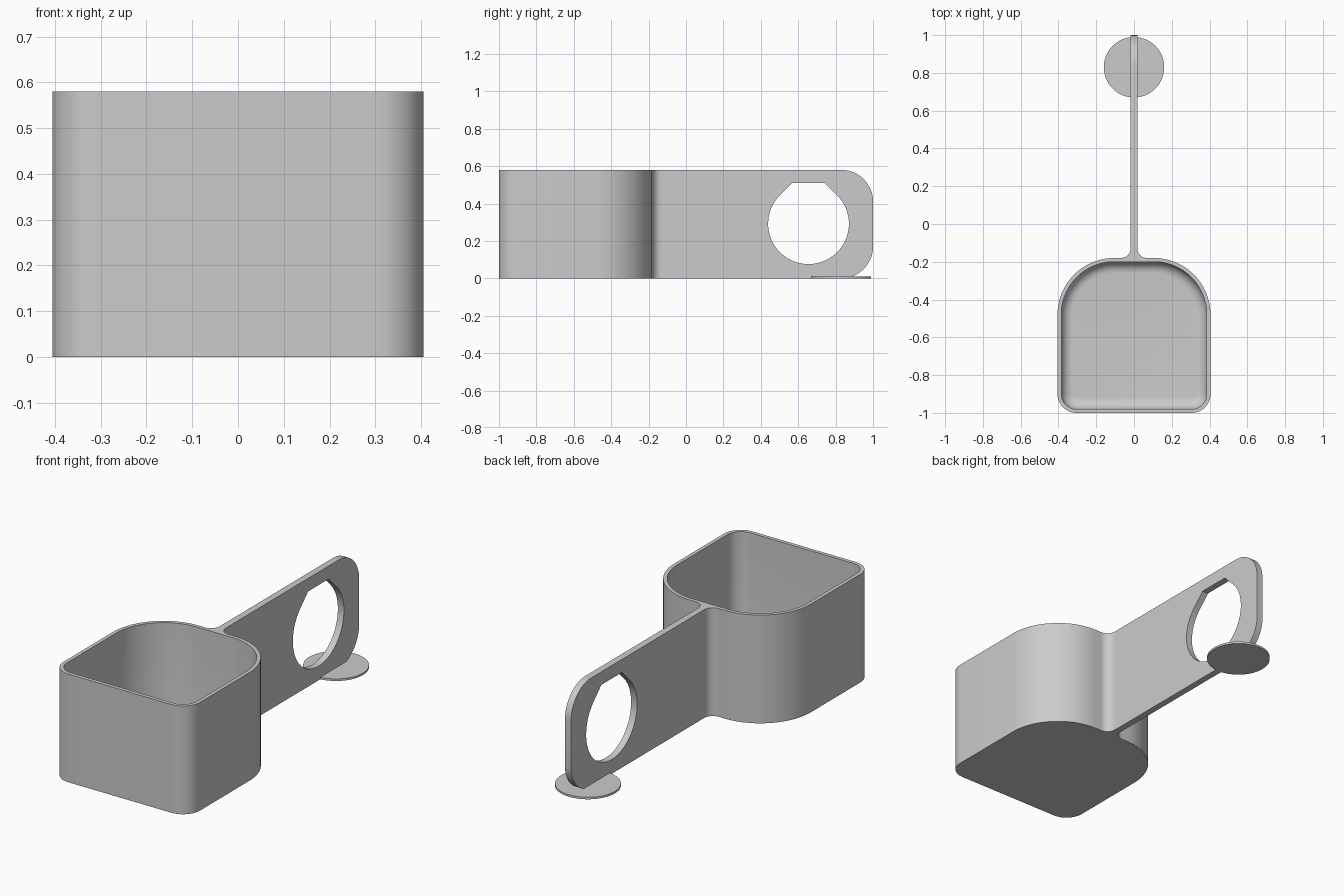
import bpy, bmesh, math
from mathutils import Matrix

if "Cube" in bpy.data.objects:
    bpy.data.objects.remove(bpy.data.objects["Cube"])

H = 0.58          # overall height
WALL = 0.02       # cup wall
HALF = 0.018      # half thickness of the handle

grey = bpy.data.materials.new("grey_plastic")
grey.diffuse_color = (0.6, 0.6, 0.6, 1)
grey.use_nodes = True
grey.node_tree.nodes["Principled BSDF"].inputs["Base Color"].default_value = grey.diffuse_color


def arc(cx, cy, r, a0, a1, n=16):
    return [(cx + r * math.cos(math.radians(a0 + (a1 - a0) * i / n)),
             cy + r * math.sin(math.radians(a0 + (a1 - a0) * i / n)))
            for i in range(n + 1)]


def finish(bm, name):
    bmesh.ops.remove_doubles(bm, verts=bm.verts, dist=1e-5)
    bmesh.ops.recalc_face_normals(bm, faces=bm.faces)
    mesh = bpy.data.meshes.new(name)
    bm.to_mesh(mesh)
    bm.free()
    mesh.materials.append(grey)
    obj = bpy.data.objects.new(name, mesh)
    bpy.context.collection.objects.link(obj)
    bpy.ops.object.select_all(action='DESELECT')
    obj.select_set(True)
    bpy.context.view_layer.objects.active = obj
    bpy.ops.object.shade_smooth_by_angle(angle=math.radians(30))
    return obj


def skin(name, rings):
    """Bridge (outline, z) rings of equal length and cap both ends."""
    bm = bmesh.new()
    loops = [[bm.verts.new((x, y, z)) for x, y in pts] for pts, z in rings]
    for a, b in zip(loops, loops[1:]):
        for i in range(len(a)):
            j = (i + 1) % len(a)
            bm.faces.new((a[i], a[j], b[j], b[i]))
    bm.faces.new(loops[0][::-1])
    bm.faces.new(loops[-1])
    return finish(bm, name)


def cup_outline(d):
    """Cup footprint moved inwards by d: small front corners, wide back corners."""
    rf, rb = 0.1, 0.3
    xf, xb = 0.405 - rf, 0.405 - rb
    yf, yb = -1 + rf, -0.18 - rb
    return (arc(xf, yf, rf - d, -90, 0) + arc(xb, yb, rb - d, 0, 90, 24)
            + arc(-xb, yb, rb - d, 90, 180, 24) + arc(-xf, yf, rf - d, 180, 270))


# Hollow cup with a rounded inside floor edge
FIL = 0.06
rings = [(cup_outline(0), 0), (cup_outline(0), H), (cup_outline(WALL), H)]
for i in range(9):
    t = math.radians(90 * i / 8)
    rings.append((cup_outline(WALL + FIL * (1 - math.cos(t))),
                  WALL + FIL * (1 - math.sin(t))))
skin("cup", rings)

# Flared neck where the handle meets the cup
F = 0.05
neck = (arc(HALF + F, -0.18 + F, F, 270, 180, 10)
        + arc(-HALF - F, -0.18 + F, F, 0, -90, 10))
skin("neck", [(neck, 0), (neck, H)])

# Handle plate with rounded end and a flat-topped teardrop hole
R = 0.17
plate = ([(-0.18 + F, 0)] + arc(1 - R, R, R, -90, 0)
         + arc(1 - R, H - R, R, 0, 90) + [(-0.18 + F, H)])
hy, hz, hr, flat = 0.655, 0.292, 0.216, 0.51
w = hr * math.sqrt(2) - (flat - hz)
hole = arc(hy, hz, hr, 135, 405, 56) + [(hy + w, flat), (hy - w, flat)]

curve = bpy.data.curves.new("handle_profile", 'CURVE')
curve.dimensions = '2D'
curve.fill_mode = 'BOTH'
curve.extrude = HALF
for pts in (plate, hole):
    sp = curve.splines.new('POLY')
    sp.points.add(len(pts) - 1)
    for p, (a, b) in zip(sp.points, pts):
        p.co = (a, b, 0, 1)
    sp.use_cyclic_u = True
tmp = bpy.data.objects.new("handle_profile", curve)
bpy.context.collection.objects.link(tmp)
bpy.context.view_layer.update()
bm = bmesh.new()
bm.from_mesh(tmp.to_mesh())
tmp.to_mesh_clear()
bpy.data.objects.remove(tmp)
bm.transform(Matrix(((0, 0, 1, 0), (1, 0, 0, 0), (0, 1, 0, 0), (0, 0, 0, 1))))
finish(bm, "handle")

# Thin round foot under the handle end
disc = arc(0, 0.83, 0.16, 0, 354.375, 63)
skin("foot_disc", [(disc, 0), (disc, 0.011)])
